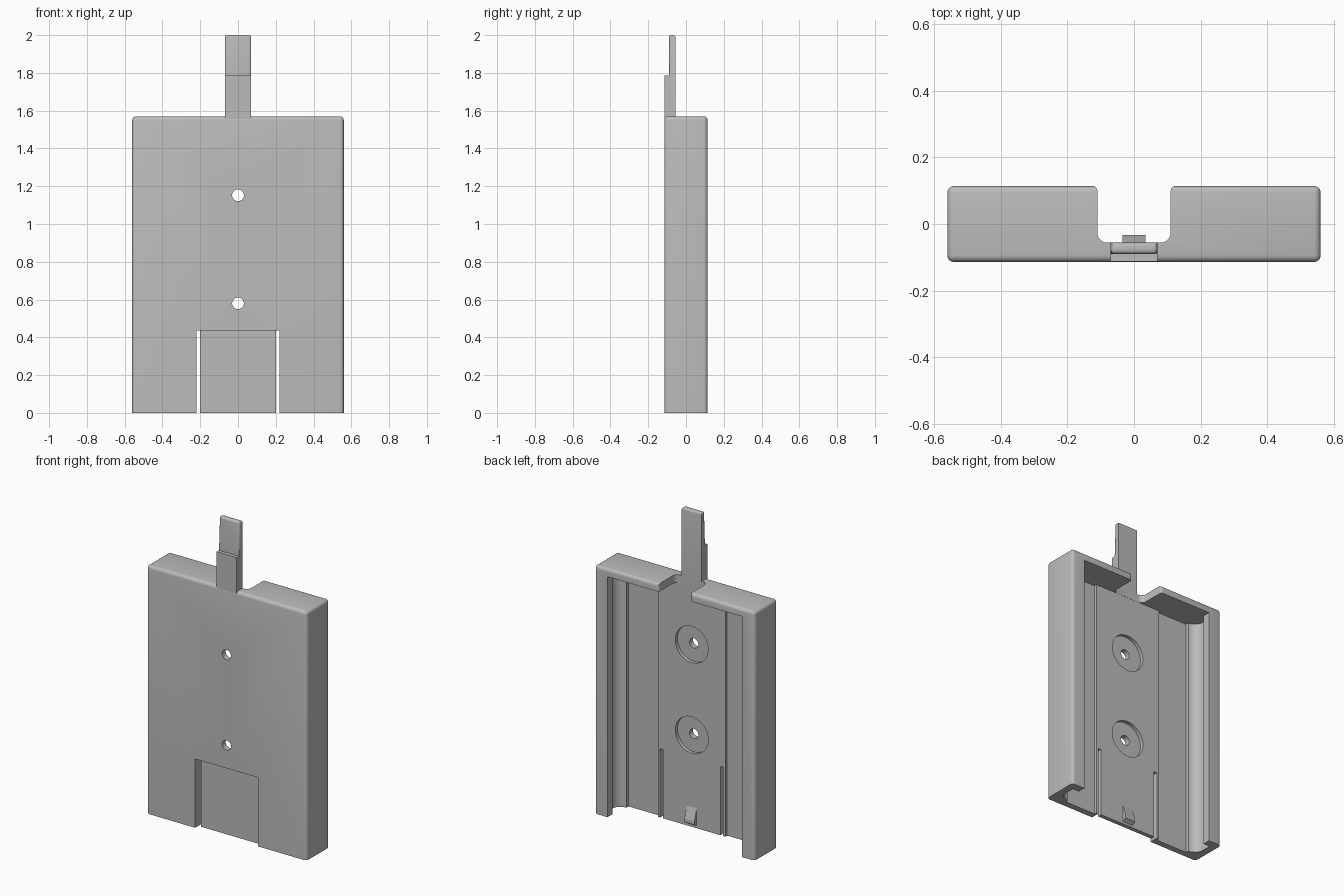
import bpy, bmesh, math
from mathutils import Matrix

cube = bpy.data.objects.get("Cube")
if cube:
    bpy.data.objects.remove(cube, do_unlink=True)

grey = bpy.data.materials.new("plain grey")
grey.use_nodes = True
grey.diffuse_color = (0.5, 0.5, 0.5, 1)
grey.node_tree.nodes["Principled BSDF"].inputs["Base Color"].default_value = (0.5, 0.5, 0.5, 1)

W, D, H = 0.56, 0.114, 1.57      # half width, half depth, body height
FLOOR, TOP = -0.057, 1.52        # raised floor of the tray, underside of the top wall


def finish(name, bm):
    bmesh.ops.recalc_face_normals(bm, faces=bm.faces)
    mesh = bpy.data.meshes.new(name)
    bm.to_mesh(mesh)
    bm.free()
    mesh.materials.append(grey)
    ob = bpy.data.objects.new(name, mesh)
    bpy.context.scene.collection.objects.link(ob)
    return ob


def prism(name, points, start, end, axis="z"):
    """Extrude a closed outline along z (points are x, y) or x (points are y, z)."""
    bm = bmesh.new()
    place = (lambda p: (*p, start)) if axis == "z" else (lambda p: (start, *p))
    step = (0, 0, end - start) if axis == "z" else (end - start, 0, 0)
    face = bm.faces.new([bm.verts.new(place(p)) for p in points])
    out = bmesh.ops.extrude_face_region(bm, geom=[face])
    verts = [v for v in out["geom"] if isinstance(v, bmesh.types.BMVert)]
    bmesh.ops.translate(bm, verts=verts, vec=step)
    return finish(name, bm)


def box(name, x0, x1, y0, y1, z0, z1):
    return prism(name, [(x0, y0), (x1, y0), (x1, y1), (x0, y1)], z0, z1)


def cylinder_y(name, radius, y0, y1, z):
    bm = bmesh.new()
    bmesh.ops.create_cone(bm, cap_ends=True, segments=48, radius1=radius, radius2=radius,
                          depth=y1 - y0, matrix=Matrix.Translation((0, (y0 + y1) / 2, z))
                          @ Matrix.Rotation(math.pi / 2, 4, "X"))
    return finish(name, bm)


def arc(cx, cy, r, a0, a1, n=6):
    steps = [math.radians(a0 + (a1 - a0) * i / n) for i in range(n + 1)]
    return [(cx + r * math.cos(a), cy + r * math.sin(a)) for a in steps]


def mirrored(half):
    return half + [(-x, y) for x, y in reversed(half)]


def round_edges(ob, width, rule):
    bm = bmesh.new()
    bm.from_mesh(ob.data)
    edges = [e for e in bm.edges if rule(e)]
    bmesh.ops.bevel(bm, geom=edges, offset=width, segments=4, profile=0.5, affect="EDGES")
    bm.to_mesh(ob.data)
    bm.free()


def activate(ob):
    bpy.ops.object.select_all(action="DESELECT")
    ob.select_set(True)
    bpy.context.view_layer.objects.active = ob


def cut(ob, cutter):
    mod = ob.modifiers.new("cut", "BOOLEAN")
    mod.operation, mod.solver, mod.object = "DIFFERENCE", "EXACT", cutter
    activate(ob)
    bpy.ops.object.modifier_apply(modifier=mod.name)
    bpy.data.objects.remove(cutter, do_unlink=True)


# Outer block, rounded everywhere but the open bottom
body = box("holder_body", -W, W, -D, D, 0, H)
round_edges(body, 0.02, lambda e: max(v.co.z for v in e.verts) > 0.1)

# Tray with lipped side rails, rounded inner walls and a raised centre floor
rail = [(0.47, 0.2), (0.47, 0.065), (0.515, 0.065)]
rail += arc(0.455, 0.005, 0.06, 0, -90)
rail += [(0.455, -0.075), (0.235, -0.075), (0.235, FLOOR)]
cut(body, prism("tray_cutter", mirrored(rail), -0.1, TOP))

# Notch through the top wall
notch = [(0.16, 0.2), (0.125, D + 0.001)] + arc(0.125, D - 0.015, 0.015, 90, 180)
notch += arc(0.08, FLOOR + 0.031, 0.03, 0, -90)
cut(body, prism("notch_cutter", mirrored(notch), TOP - 0.05, H + 0.1))

# Screw holes with round recesses on the inside
for z in (1.152, 0.58):
    cut(body, cylinder_y("hole_cutter", 0.031, -0.3, 0.1, z))
    cut(body, cylinder_y("recess_cutter", 0.115, FLOOR - 0.022, 0.1, z))

# Spring tab: slots on both sides and a recessed front
for side in (-1, 1):
    x0, x1 = sorted((side * 0.2, side * 0.22))
    cut(body, box("slot_cutter", x0, x1, -0.3, 0.1, -0.1, 0.435))
cut(body, box("tab_front_cutter", -0.21, 0.21, -0.3, -0.083, -0.1, 0.435))

# Catch on the spring tab
prism("tab_catch", [(FLOOR - 0.01, 0.015), (FLOOR, 0.015), (-0.033, 0.03), (-0.033, 0.05),
                    (FLOOR, 0.125), (FLOOR - 0.01, 0.125)], -0.035, 0.035, "x")

# Stepped tongue above the body
tongue = prism("top_tongue", [(-0.113, 1.54), (-0.056, 1.54), (-0.056, 2.0), (-0.09, 2.0),
                              (-0.09, 1.785), (-0.113, 1.785)], -0.07, 0.07, "x")
round_edges(tongue, 0.012, lambda e: all(v.co.z > 1.99 for v in e.verts)
            or all(v.co.y < -0.08 and v.co.z > 1.7 for v in e.verts)
            and abs(e.verts[0].co.z - e.verts[1].co.z) > 0.1)

for ob in (body, tongue):
    activate(ob)
    bpy.ops.object.shade_smooth_by_angle(angle=math.radians(30))
